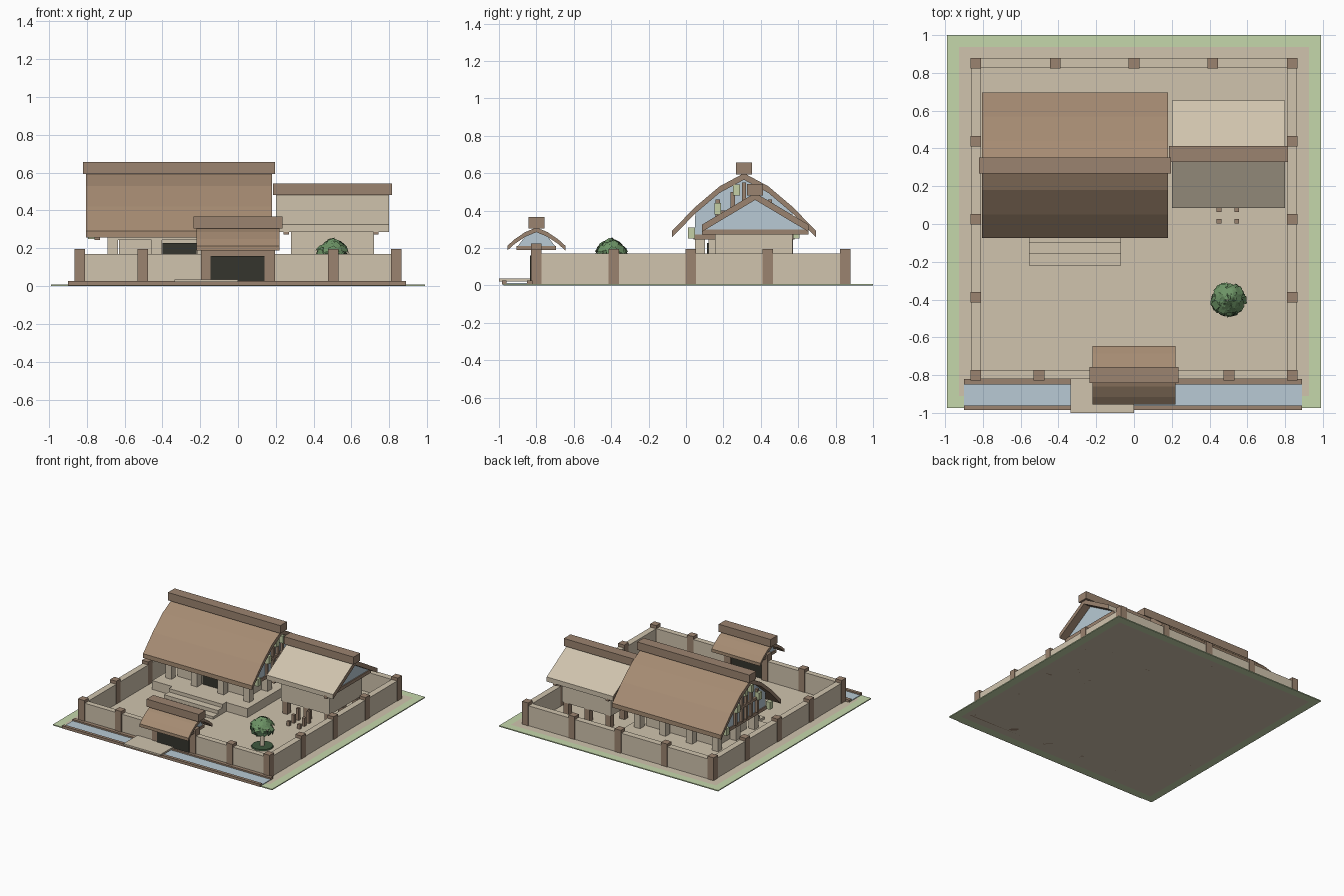
import bpy, bmesh, math, random
from mathutils import Vector, Matrix

random.seed(4)
cube = bpy.data.objects.get("Cube")
if cube:
    bpy.data.objects.remove(cube, do_unlink=True)


def material(name, r, g, b):
    m = bpy.data.materials.new(name)
    m.use_nodes = True
    m.diffuse_color = (r, g, b, 1)
    m.node_tree.nodes["Principled BSDF"].inputs["Base Color"].default_value = (r, g, b, 1)
    return m


PLASTER = material("pale plaster", 0.63, 0.55, 0.42)
GRASS = material("pale grass", 0.56, 0.68, 0.41)
ROOF = material("brown thatch", 0.38, 0.26, 0.17)
WOOD = material("brown timber", 0.33, 0.23, 0.16)
BLUE = material("pale blue", 0.48, 0.59, 0.66)
DARK = material("dark door", 0.035, 0.035, 0.026)
LIME = material("pale lime", 0.56, 0.63, 0.38)
LEAF = material("leaf green", 0.15, 0.29, 0.13)
DEEP = material("deep green", 0.05, 0.1, 0.05)


def finish(name, bm, *mats):
    bmesh.ops.recalc_face_normals(bm, faces=bm.faces)
    mesh = bpy.data.meshes.new(name)
    bm.to_mesh(mesh)
    bm.free()
    for m in mats:
        mesh.materials.append(m)
    ob = bpy.data.objects.new(name, mesh)
    bpy.context.collection.objects.link(ob)
    return ob


def box(name, x, y, z, mat):
    """Box from (low, high) ranges on each axis."""
    bm = bmesh.new()
    size = Matrix.Diagonal((x[1] - x[0], y[1] - y[0], z[1] - z[0], 1))
    mid = Matrix.Translation((sum(x) / 2, sum(y) / 2, sum(z) / 2))
    bmesh.ops.create_cube(bm, size=1, matrix=mid @ size)
    return finish(name, bm, mat)


def post(name, x, y, z0, z1, width, mat):
    h = width / 2
    return box(name, (x - h, x + h), (y - h, y + h), (z0, z1), mat)


def prism(name, outline, x0, x1, mat, end_mat=None):
    """Extrude a (y, z) outline along x."""
    bm = bmesh.new()
    face = bm.faces.new([bm.verts.new((x0, y, z)) for y, z in outline])
    ext = bmesh.ops.extrude_face_region(bm, geom=[face])
    moved = [v for v in ext["geom"] if isinstance(v, bmesh.types.BMVert)]
    bmesh.ops.translate(bm, verts=moved, vec=(x1 - x0, 0, 0))
    bmesh.ops.recalc_face_normals(bm, faces=bm.faces)
    if end_mat:
        for f in bm.faces:
            f.material_index = int(abs(f.normal.x) > 0.9 or f.normal.z < -0.1)
    return finish(name, bm, mat, end_mat or mat)


def mirrored(half, cy, drop=0):
    """Mirror a half profile, listed from the ridge outward, about y = cy."""
    left = [(cy - d, z - drop) for d, z in reversed(half)]
    return left + [(cy + d, z - drop) for d, z in half[1:]]


def gabled_roof(name, half, cy, x, thick, ridge_z, mat):
    outline = mirrored(half, cy) + mirrored(half, cy, thick)[::-1]
    prism(name + "_roof", outline, x[0], x[1], mat, WOOD)
    box(name + "_ridge", (x[0] - 0.015, x[1] + 0.015), (cy - 0.043, cy + 0.043), ridge_z, WOOD)


def gable_end(name, half, cy, x, beam_half, beam_z):
    prism(name + "_gable", mirrored(half, cy), x - 0.006, x + 0.006, BLUE)
    box(name + "_tie_beam", (x - 0.014, x + 0.014), (cy - beam_half, cy + beam_half), beam_z, WOOD)


# Ground: green rim around a pale courtyard
bm = bmesh.new()
bmesh.ops.create_cube(bm, size=1, matrix=Matrix.Translation((0, 0.0125, 0.004))
                      @ Matrix.Diagonal((1.98, 1.975, 0.008, 1)))
flats = [f for f in bm.faces if abs(f.normal.z) > 0.9]
bmesh.ops.inset_individual(bm, faces=flats, thickness=0.09)
for f in flats:
    f.material_index = 1
finish("ground", bm, GRASS, PLASTER)

# Perimeter wall, with an opening at the gate
WALL_Z = (0, 0.17)
for side, s in (("right", -1), ("left", 1)):
    box(side + "_wall", sorted((s * 0.81, s * 0.86)), (-0.82, 0.875), WALL_Z, PLASTER)
    box(side + "_front_wall", sorted((s * 0.15, s * 0.84)), (-0.82, -0.775), WALL_Z, PLASTER)
    for y in (-0.8, -0.387, 0.025, 0.437, 0.852):
        post(side + "_wall_pillar", s * 0.837, y, 0, 0.195, 0.056, WOOD)
    post(side + "_front_pillar", s * 0.503, -0.8, 0, 0.195, 0.056, WOOD)
    post(side + "_gate_pillar", s * 0.168, -0.8, 0, 0.225, 0.056, WOOD)
box("back_wall", (-0.84, 0.84), (0.825, 0.875), WALL_Z, PLASTER)
for x in (-0.418, 0, 0.418):
    post("back_pillar", x, 0.852, 0, 0.195, 0.056, WOOD)

# Gate
box("gate_doors", (-0.145, 0.14), (-0.835, -0.79), (0.008, 0.16), DARK)
box("gate_lintel", (-0.17, 0.17), (-0.825, -0.775), (0.16, 0.2), WOOD)
gabled_roof("gate", [(0, 0.31), (0.06, 0.285), (0.115, 0.248), (0.155, 0.212)], -0.8,
            (-0.22, 0.22), 0.025, (0.305, 0.367), ROOF)
for x in (-0.168, 0.168):
    gable_end("gate", [(0, 0.288), (0.06, 0.262), (0.1, 0.21)], -0.8, x, 0.105, (0.19, 0.212))

# Water channel with banks and a footbridge
box("channel_water", (-0.9, 0.89), (-0.96, -0.85), (0.004, 0.014), BLUE)
box("channel_inner_bank", (-0.9, 0.89), (-0.85, -0.82), (0, 0.026), WOOD)
box("channel_outer_bank", (-0.9, 0.89), (-0.985, -0.96), (0.004, 0.026), WOOD)
box("footbridge", (-0.335, 0), (-1, -0.82), (0.022, 0.036), PLASTER)

# Main hall: platform, steps, core, colonnade and door
HALL_X, HALL_Y = -0.31, 0.31
box("hall_platform", (-0.74, 0.12), (-0.05, 0.67), (0, 0.08), PLASTER)
for i in range(3):
    box("hall_step", (-0.555, -0.07), (-0.22 + i * 0.06, -0.04), (0, 0.028 * (i + 1)), PLASTER)
box("hall_core", (-0.63, 0.01), (0.12, 0.5), (0.08, 0.27), PLASTER)
box("hall_door", (-0.4, -0.22), (0.112, 0.12), (0.08, 0.227), DARK)
for x in (-0.662, -0.43, -0.19, 0.042):
    for y in (0.075, 0.545):
        post("hall_post", x, y, 0.08, 0.27, 0.055, PLASTER)
for x in (-0.662, 0.042):
    post("hall_side_post", x, HALL_Y, 0.08, 0.27, 0.055, PLASTER)
for y in (0.075, 0.545):
    box("hall_plate_beam", (-0.69, 0.07), (y - 0.025, y + 0.025), (0.245, 0.28), PLASTER)
gabled_roof("hall", [(0, 0.6), (0.13, 0.53), (0.26, 0.42), (0.385, 0.292)], HALL_Y,
            (-0.805, 0.18), 0.035, (0.593, 0.657), ROOF)
for s in (-1, 1):
    x = HALL_X + s * 0.435
    gable_end("hall", [(0, 0.565), (0.13, 0.495), (0.26, 0.385), (0.265, 0.27)],
              HALL_Y, x, 0.27, (0.245, 0.272))
    face = x + s * 0.015
    box("gable_collar", (face - 0.012, face + 0.012), (0.16, 0.46), (0.38, 0.4), WOOD)
    for d, top in ((-0.14, 0.46), (-0.06, 0.5), (0, 0.55), (0.06, 0.5), (0.14, 0.46)):
        post("gable_strut", face, HALL_Y + d, 0.27, top, 0.022, WOOD)
    for d, z in ((0.28, 0.25), (0.14, 0.38), (0.04, 0.48)):
        for t in (-1, 1):
            post("gable_block", face + s * 0.015, HALL_Y + t * d, z, z + 0.06, 0.036, LIME)

# Raised annex on stilts
box("annex_room", (0.28, 0.72), (0.155, 0.57), (0.11, 0.29), PLASTER)
for x in (0.31, 0.5, 0.69):
    for y in (0.185, 0.36, 0.54):
        post("annex_stilt", x, y, 0, 0.12, 0.045, WOOD)
gabled_roof("annex", [(0, 0.495), (0.285, 0.325)], 0.37, (0.2, 0.8), 0.038,
            (0.482, 0.543), PLASTER)
for x in (0.255, 0.73):
    gable_end("annex", [(0, 0.458), (0.265, 0.3)], 0.37, x, 0.285, (0.273, 0.3))
for i in range(3):
    for x in (0.45, 0.545):
        post("annex_step_post", x, 0.015 + i * 0.06, 0, 0.045 + i * 0.03, 0.024, WOOD)

# Courtyard tree: planting bed, trunk and leaf cards
TREE = Vector((0.5, -0.4, 0))
for name, r1, r2, z0, z1, mat in (("tree_bed", 0.085, 0.08, 0.006, 0.018, DEEP),
                                  ("tree_trunk", 0.018, 0.012, 0.015, 0.16, PLASTER)):
    bm = bmesh.new()
    bmesh.ops.create_cone(bm, cap_ends=True, segments=12, radius1=r1, radius2=r2, depth=z1 - z0,
                          matrix=Matrix.Translation(TREE + Vector((0, 0, (z0 + z1) / 2))))
    finish(name, bm, mat)
bm = bmesh.new()
for i in range(170):
    a = random.uniform(0, math.tau)
    up = random.uniform(-0.4, 1)
    r = 0.088 * math.sqrt(1 - up * up) * random.uniform(0.75, 1)
    at = TREE + Vector((r * math.cos(a), r * math.sin(a), 0.165 + 0.075 * up))
    out = Vector((math.cos(a), math.sin(a), up + random.uniform(0, 0.8)))
    turn = out.to_track_quat("Z", "Y").to_matrix().to_4x4()
    spin = Matrix.Rotation(random.uniform(0, math.tau), 4, "Z")
    new = bmesh.ops.create_grid(bm, x_segments=1, y_segments=1, size=random.uniform(0.014, 0.022),
                                matrix=Matrix.Translation(at) @ turn @ spin)
    for f in new["verts"][0].link_faces:
        f.material_index = int(up < -0.1)
finish("tree_leaves", bm, LEAF, DEEP)
